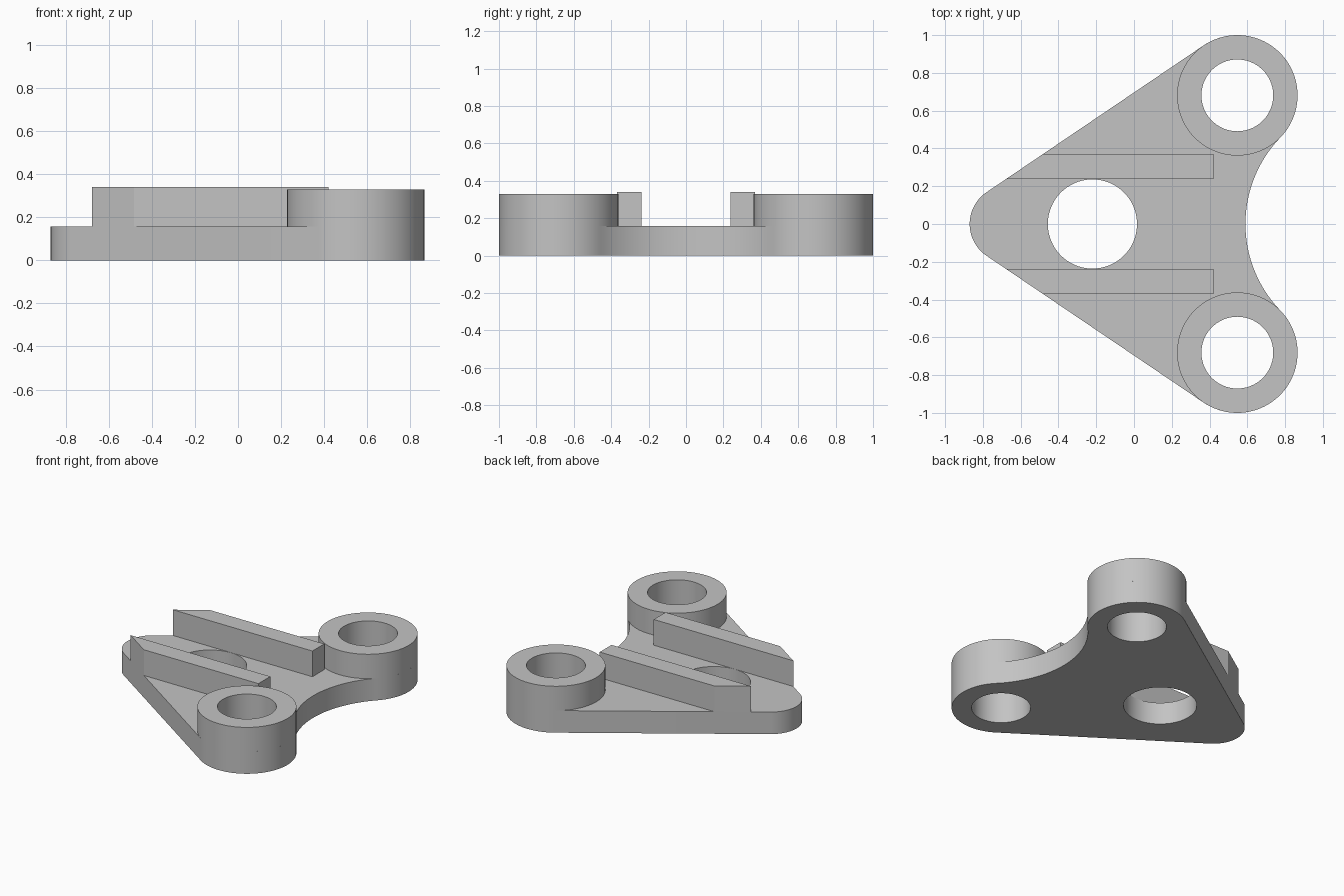
import bpy, bmesh, math

if "Cube" in bpy.data.objects:
    bpy.data.objects.remove(bpy.data.objects["Cube"])

PLATE_TOP, BOSS_TOP, RIB_TOP = 0.157, 0.33, 0.34
BOSS_X, BOSS_Y, BOSS_R, BORE_R = 0.547, 0.681, 0.319, 0.19
NOSE_X, NOSE_R = -0.667, 0.203
SCOOP_X, SCOOP_R = 1.25, 0.66
HOLE_X, HOLE_R = -0.22, 0.236

grey = bpy.data.materials.new("light grey")
grey.diffuse_color = (0.55, 0.55, 0.55, 1)
grey.use_nodes = True
grey.node_tree.nodes["Principled BSDF"].inputs["Base Color"].default_value = grey.diffuse_color


def arc(cx, cy, r, a0, a1, n):
    """Points along an arc, angles in radians."""
    return [(cx + r * math.cos(a0 + (a1 - a0) * i / n),
             cy + r * math.sin(a0 + (a1 - a0) * i / n)) for i in range(n + 1)]


def circle(cx, cy, r, n=96):
    return arc(cx, cy, r, 0, math.tau, n)[:-1]


def extrude_profile(name, loops, z0, z1):
    """Extrude an outline, with further loops as holes, from z0 to z1."""
    curve = bpy.data.curves.new(name, 'CURVE')
    curve.dimensions = '2D'
    curve.fill_mode = 'BOTH'
    curve.extrude = (z1 - z0) / 2
    for pts in loops:
        spline = curve.splines.new('POLY')
        spline.points.add(len(pts) - 1)
        for p, (x, y) in zip(spline.points, pts):
            p.co = (x, y, 0, 1)
        spline.use_cyclic_u = True
    obj = bpy.data.objects.new(name, curve)
    bpy.context.collection.objects.link(obj)
    bpy.ops.object.select_all(action='DESELECT')
    obj.select_set(True)
    bpy.context.view_layer.objects.active = obj
    bpy.ops.object.convert(target='MESH')
    obj = bpy.context.object
    # weld caps to walls and set the base height
    bm = bmesh.new()
    bm.from_mesh(obj.data)
    bmesh.ops.remove_doubles(bm, verts=bm.verts, dist=1e-5)
    bmesh.ops.translate(bm, verts=bm.verts, vec=(0, 0, (z0 + z1) / 2))
    bmesh.ops.recalc_face_normals(bm, faces=bm.faces)
    bm.to_mesh(obj.data)
    bm.free()
    obj.data.materials.clear()
    obj.data.materials.append(grey)
    bpy.ops.object.shade_smooth_by_angle(angle=math.radians(30))
    return obj


# Direction of the straight sides, tangent to the nose and the bosses
dx, dy = BOSS_X - NOSE_X, BOSS_Y
side = math.atan2(dy, dx) + math.asin((BOSS_R - NOSE_R) / math.hypot(dx, dy))
tan_a = side + math.pi / 2
scoop = math.atan2(BOSS_Y, SCOOP_X - BOSS_X)

# Base plate: rounded nose, two rounded corners, concave back edge, three holes
outline = arc(NOSE_X, 0, NOSE_R, tan_a, math.tau - tan_a, 40)
outline += arc(BOSS_X, -BOSS_Y, BOSS_R, math.tau - tan_a, math.tau + scoop, 56)
outline += arc(SCOOP_X, 0, SCOOP_R, math.pi + scoop, math.pi - scoop, 40)[1:-1]
outline += arc(BOSS_X, BOSS_Y, BOSS_R, -scoop, tan_a, 56)
extrude_profile("base_plate",
                [outline, circle(HOLE_X, 0, HOLE_R),
                 circle(BOSS_X, BOSS_Y, BORE_R), circle(BOSS_X, -BOSS_Y, BORE_R)],
                0, PLATE_TOP)


def side_x(y):
    """x of the plate's straight side at a given y."""
    px = BOSS_X + BOSS_R * math.cos(tan_a)
    py = BOSS_Y + BOSS_R * math.sin(tan_a)
    return px + (y - py) / math.tan(side)


# Mirrored bored bosses and guide ribs, rib ends trimmed flush with the sides
for s, label in ((1, "back"), (-1, "front")):
    extrude_profile(label + "_boss",
                    [circle(BOSS_X, s * BOSS_Y, BOSS_R), circle(BOSS_X, s * BOSS_Y, BORE_R)],
                    PLATE_TOP, BOSS_TOP)
    y0, y1 = 0.237, 0.37
    extrude_profile(label + "_rib",
                    [[(side_x(y0), s * y0), (0.42, s * y0),
                      (0.42, s * y1), (side_x(y1), s * y1)]],
                    PLATE_TOP, RIB_TOP)
